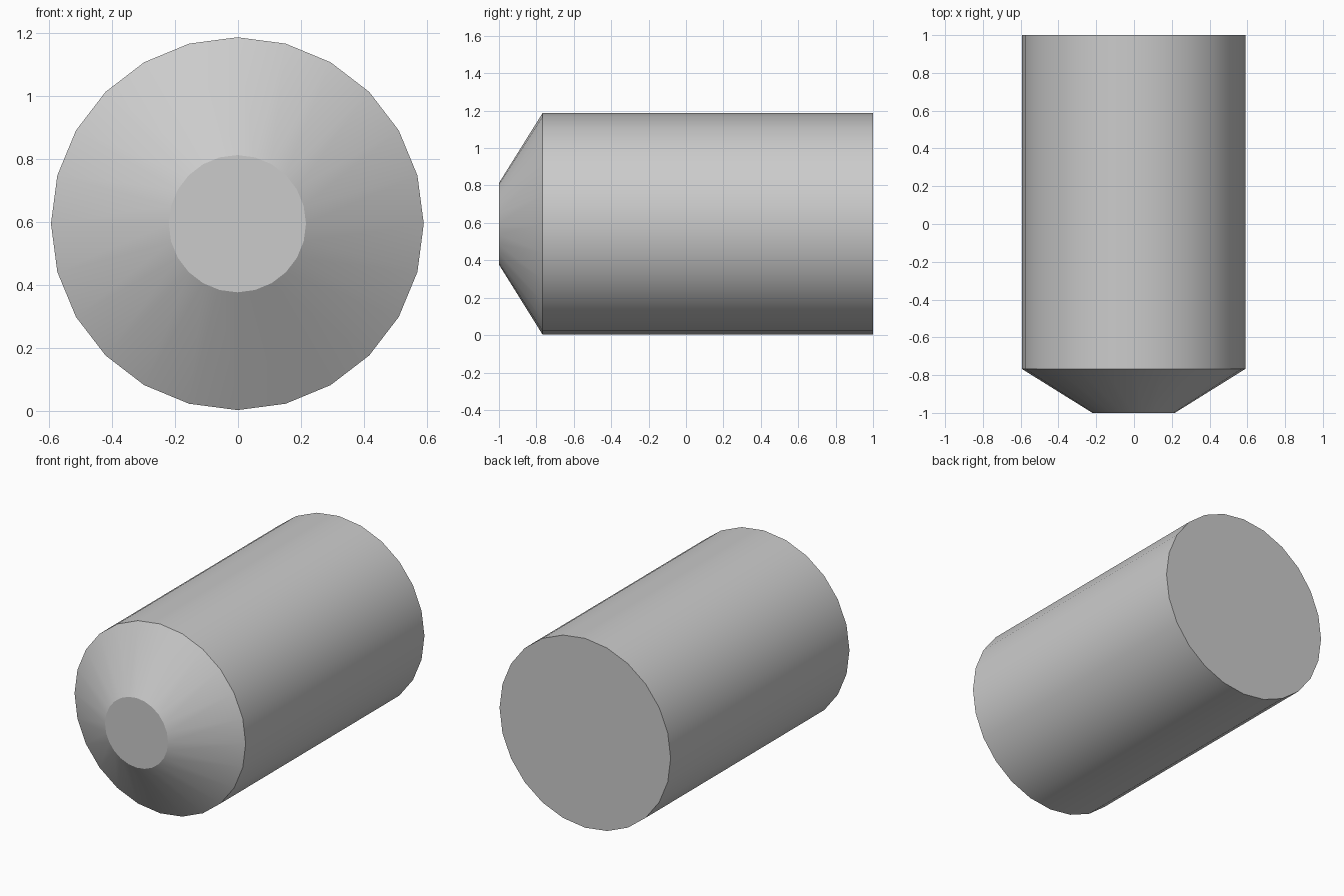
import bpy, bmesh
from math import cos, sin, tau, radians

if "Cube" in bpy.data.objects:
    bpy.data.objects.remove(bpy.data.objects["Cube"])

SIDES = 24
CX, CZ = -0.002, 0.595
# (y, radius) from the blunt nose to the flat back
PROFILE = [(-1.0, 0.218), (-0.767, 0.592), (1.0, 0.592)]

bm = bmesh.new()

# rings along y
rings = [[bm.verts.new((CX + r * cos(tau * i / SIDES), y, CZ + r * sin(tau * i / SIDES)))
          for i in range(SIDES)] for y, r in PROFILE]

# tapered nose and straight body
for a, b in zip(rings, rings[1:]):
    for i in range(SIDES):
        j = (i + 1) % SIDES
        bm.faces.new((a[i], a[j], b[j], b[i]))

# end caps
bm.faces.new(rings[0])
bm.faces.new(rings[-1])
bmesh.ops.recalc_face_normals(bm, faces=bm.faces)

mesh = bpy.data.meshes.new("tapered_cylinder")
bm.to_mesh(mesh)
bm.free()
body = bpy.data.objects.new("tapered_cylinder", mesh)
bpy.context.collection.objects.link(body)

# smooth around the barrel, sharp at the rims
bpy.context.view_layer.objects.active = body
body.select_set(True)
bpy.ops.object.shade_smooth_by_angle(angle=radians(30))
